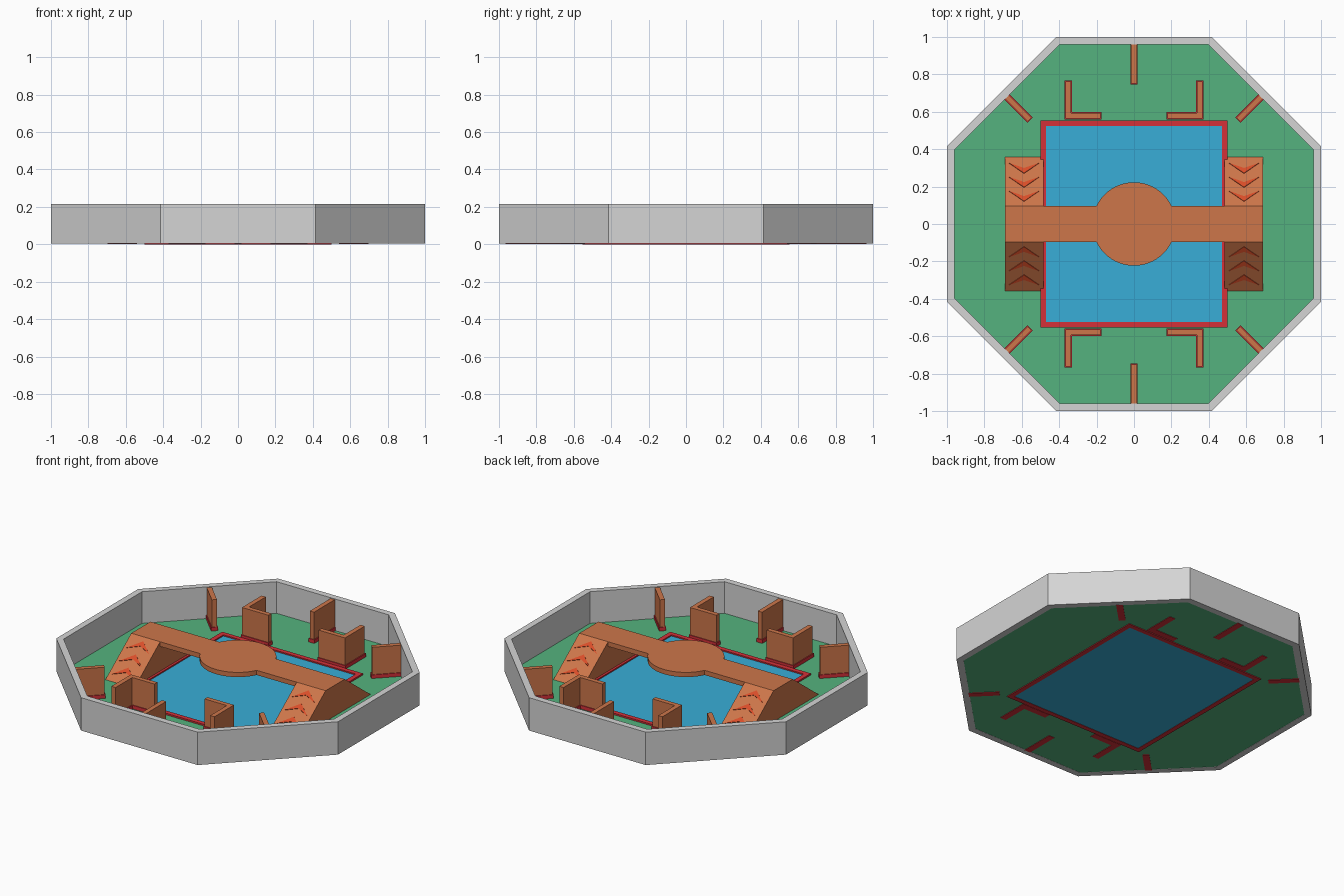
import bpy, bmesh, math
from mathutils import Matrix, Vector

cube = bpy.data.objects.get("Cube")
if cube:
    bpy.data.objects.remove(cube, do_unlink=True)


def material(name, rgb):
    m = bpy.data.materials.new(name)
    m.use_nodes = True
    m.diffuse_color = (*rgb, 1)
    m.node_tree.nodes["Principled BSDF"].inputs["Base Color"].default_value = (*rgb, 1)
    return m


GREY = material("wall grey", (0.66, 0.66, 0.66))
GREEN = material("floor green", (0.09, 0.45, 0.21))
BLUE = material("pool blue", (0.04, 0.42, 0.68))
ORANGE = material("clay orange", (0.61, 0.18, 0.068))
RED = material("trim red", (0.66, 0.03, 0.04))
ARROW = material("arrow red", (0.7, 0.075, 0.022))


def finish(name, bm, mat):
    bmesh.ops.recalc_face_normals(bm, faces=bm.faces)
    mesh = bpy.data.meshes.new(name)
    bm.to_mesh(mesh)
    bm.free()
    mesh.materials.append(mat)
    ob = bpy.data.objects.new(name, mesh)
    bpy.context.collection.objects.link(ob)
    return ob


def prism(name, outline, z0, z1, mat, matrix=Matrix()):
    """Extrude a flat outline from z0 to z1, then place it."""
    bm = bmesh.new()
    low = [bm.verts.new((x, y, z0)) for x, y in outline]
    high = [bm.verts.new((x, y, z1)) for x, y in outline]
    bm.faces.new(low)
    bm.faces.new(high)
    for i in range(len(low)):
        j = (i + 1) % len(low)
        bm.faces.new((low[i], low[j], high[j], high[i]))
    bm.transform(matrix)
    return finish(name, bm, mat)


def ring(name, outer, inner, z0, z1, mat):
    """Closed band between two outlines with equal point counts."""
    bm = bmesh.new()
    loops = [[bm.verts.new((x, y, z)) for x, y in pts]
             for pts, z in ((outer, z0), (outer, z1), (inner, z1), (inner, z0))]
    n = len(outer)
    for k in range(4):
        a, b = loops[k], loops[(k + 1) % 4]
        for i in range(n):
            j = (i + 1) % n
            bm.faces.new((a[i], a[j], b[j], b[i]))
    return finish(name, bm, mat)


def octagon(apothem):
    r = apothem / math.cos(math.pi / 8)
    return [(r * math.cos(a), r * math.sin(a))
            for a in (math.pi / 8 + k * math.pi / 4 for k in range(8))]


def rect(x0, x1, y0, y1):
    return [(x0, y0), (x1, y0), (x1, y1), (x0, y1)]


FLOOR_Z, TOP = 0.012, 0.21

# Arena shell, floor and pool
ring("outer_wall", octagon(1.0), octagon(0.96), 0.004, 0.215, GREY)
prism("floor", octagon(0.965), 0.005, FLOOR_Z, GREEN)
prism("pool", rect(-0.475, 0.475, -0.525, 0.525), 0.002, 0.014, BLUE)
ring("pool_frame", rect(-0.5, 0.5, -0.553, 0.553),
     rect(-0.47, 0.47, -0.523, 0.523), 0, 0.022, RED)

# Bridge deck with a round centre platform
half, radius, end = 0.097, 0.223, 0.485
start = math.asin(half / radius)
arc = [start + (math.pi - 2 * start) * k / 24 for k in range(25)]
upper = [(radius * math.cos(a), radius * math.sin(a)) for a in arc]
outline = ([(end, half)] + upper + [(-end, half), (-end, -half)]
           + [(-x, -y) for x, y in upper] + [(end, -half)])
prism("bridge_deck", outline, TOP - 0.03, TOP, ORANGE)

# Ramp blocks at both bridge ends, profile drawn along y and z
foot = 0.362
profile = [(-foot, FLOOR_Z - 0.002), (foot, FLOOR_Z - 0.002), (half, TOP), (-half, TOP)]
yz_to_x = Matrix(((0, 0, 1, 0), (1, 0, 0, 0), (0, 1, 0, 0), (0, 0, 0, 1)))
for side, label in ((1, "left"), (-1, "right")):
    prism("ramp_block_" + label, profile, side * end, side * 0.69, ORANGE, yz_to_x)

# Three uphill arrows on each ramp
slope = Vector((0, half - foot, TOP - FLOOR_Z))
length = slope.length
for sx in (1, -1):
    for sy in (1, -1):
        along = Vector((0, sy * slope.y, slope.z)).normalized()
        across = Vector((1, 0, 0))
        normal = across.cross(along)
        if normal.z < 0:
            normal = -normal
        origin = Vector((sx * 0.588, sy * foot, FLOOR_Z))
        frame = Matrix((across, along, normal)).transposed().to_4x4()
        frame.translation = origin
        for k in range(3):
            v = length * (0.14 + 0.283 * k)
            arrow = [(-0.08, v), (0, v + 0.034), (0.08, v), (0, v + 0.068)]
            prism("ramp_arrow", arrow, -0.001, 0.003, ARROW, frame)


def barrier(name, shape, matrix):
    """Upright barrier on a slightly wider red plinth."""
    prism(name, shape(0), FLOOR_Z, TOP, ORANGE, matrix)
    prism(name + "_plinth", shape(0.005), 0.002, 0.035, RED, matrix)


def straight(y0, y1):
    return lambda g: rect(-0.015 - g, 0.015 + g, y0 - g, y1)


def corner(g):
    return [(0.178 - g, 0.563 - g), (0.366 + g, 0.563 - g), (0.366 + g, 0.762 + g),
            (0.336 - g, 0.762 + g), (0.336 - g, 0.593 + g), (0.178 - g, 0.593 + g)]


# Straight barriers against the front and back walls, and in the diagonals
for angle in (0, 180):
    barrier("end_barrier", straight(0.75, 0.965), Matrix.Rotation(math.radians(angle), 4, "Z"))
for angle in (45, 135, 225, 315):
    barrier("diagonal_barrier", straight(0.79, 0.965), Matrix.Rotation(math.radians(angle), 4, "Z"))

# Corner barriers mirrored to the four pool corners
for sx in (1, -1):
    for sy in (1, -1):
        barrier("corner_barrier", corner, Matrix.Diagonal((sx, sy, 1, 1)))
